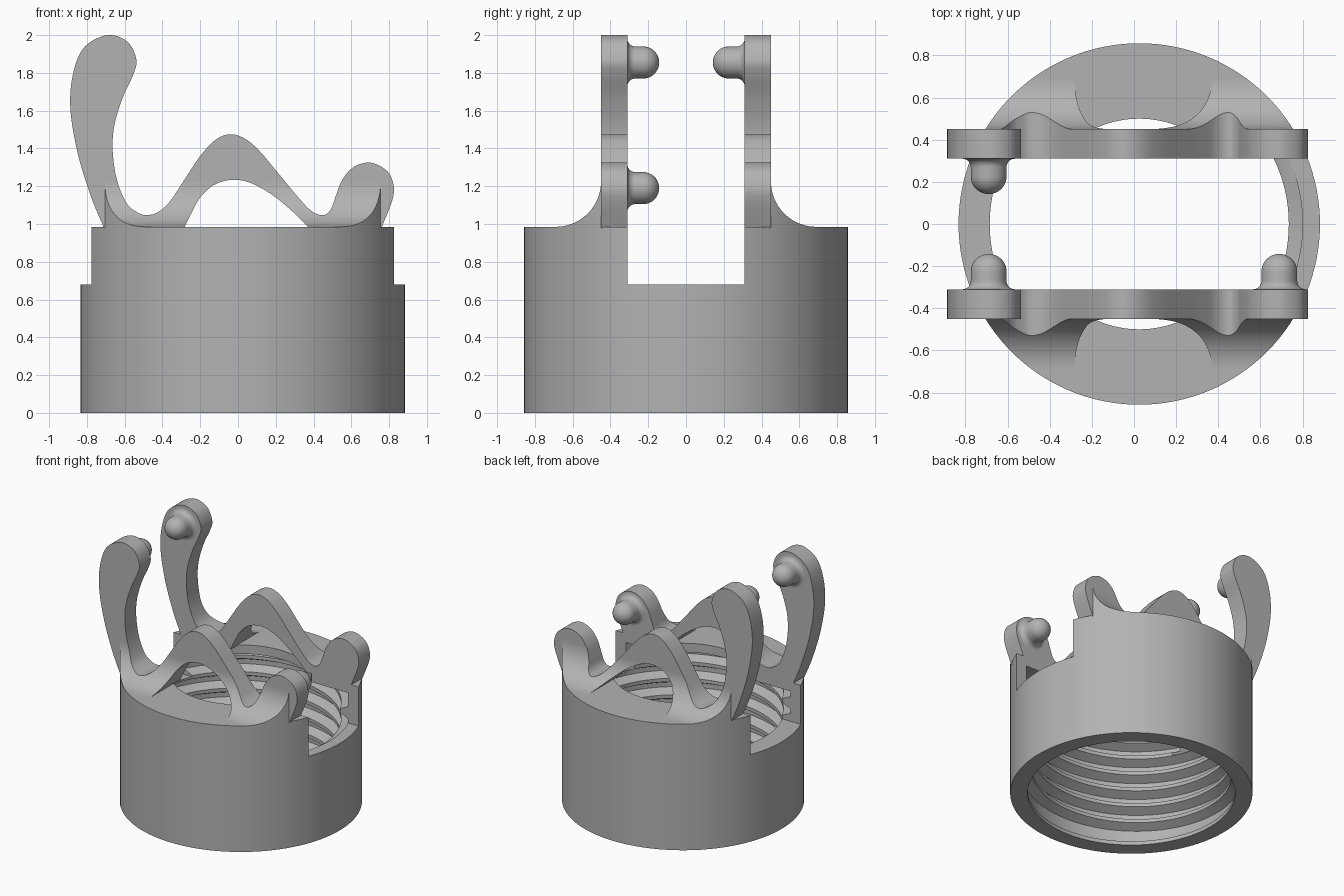
import bpy, bmesh
from math import pi, sin, cos, radians
from mathutils import Vector

if "Cube" in bpy.data.objects:
    bpy.data.objects.remove(bpy.data.objects["Cube"])

CX = 0.025                    # ring axis
RADIUS, TOP = 0.858, 0.985
SLOT, PLATE = 0.31, 0.45      # slot half width, outer face of the plates
FILLET = 0.24
SEGS = 128

grey = bpy.data.materials.new("grey plastic")
grey.use_nodes = True
grey.diffuse_color = (0.45, 0.45, 0.45, 1)
grey.node_tree.nodes["Principled BSDF"].inputs["Base Color"].default_value = grey.diffuse_color


def finish(bm, name):
    bmesh.ops.recalc_face_normals(bm, faces=bm.faces)
    mesh = bpy.data.meshes.new(name)
    bm.to_mesh(mesh)
    bm.free()
    obj = bpy.data.objects.new(name, mesh)
    mesh.materials.append(grey)
    bpy.context.collection.objects.link(obj)
    return obj


def activate(obj):
    bpy.ops.object.select_all(action='DESELECT')
    obj.select_set(True)
    bpy.context.view_layer.objects.active = obj


def smooth(obj):
    activate(obj)
    bpy.ops.object.shade_smooth_by_angle(angle=radians(30))


def prism(name, points, offset):
    """Extrude a planar outline along an offset."""
    bm = bmesh.new()
    face = bm.faces.new([bm.verts.new(p) for p in points])
    geom = bmesh.ops.extrude_face_region(bm, geom=[face], use_keep_orig=True)["geom"]
    moved = [v for v in geom if isinstance(v, bmesh.types.BMVert)]
    bmesh.ops.translate(bm, verts=moved, vec=offset)
    return finish(bm, name)


def lathe(name, profile, centre, axis, steps=SEGS, closed=False):
    """Spin (radius, height) points around an axis."""
    side = Vector((1, 0, 0))
    axis = Vector(axis)
    bm = bmesh.new()
    verts = [bm.verts.new(Vector(centre) + side * r + axis * h) for r, h in profile]
    pairs = list(zip(verts, verts[1:] + verts[:1]))
    edges = [bm.edges.new(p) for p in (pairs if closed else pairs[:-1])]
    bmesh.ops.spin(bm, geom=verts + edges, cent=centre, axis=axis,
                   angle=2 * pi, steps=steps, use_merge=True)
    bmesh.ops.remove_doubles(bm, verts=bm.verts, dist=0.0001)
    return finish(bm, name)


def boolean(obj, cutter, operation):
    mod = obj.modifiers.new("cut", 'BOOLEAN')
    mod.operation, mod.object, mod.solver = operation, cutter, 'EXACT'
    activate(obj)
    bpy.ops.object.modifier_apply(modifier=mod.name)


def spline(points, steps=6):
    """Catmull-Rom curve through the points."""
    pts = [Vector(p) for p in points]
    pts = [pts[0] * 2 - pts[1]] + pts + [pts[-1] * 2 - pts[-2]]
    out = []
    for a, b, c, d in zip(pts, pts[1:], pts[2:], pts[3:]):
        for i in range(steps):
            t = i / steps
            out.append(0.5 * (2 * b + (c - a) * t + (2 * a - 5 * b + 4 * c - d) * t ** 2
                              + (3 * b - a - 3 * c + d) * t ** 3))
    return out + [pts[-2]]


def helix_thread(name, root, crest, pitch, start, turns):
    """Sweep a trapezoid ridge along a helix inside the bore."""
    section = [(root, -0.055), (crest, -0.014), (crest, 0.014), (root, 0.055)]
    per_turn = 96
    bm = bmesh.new()
    rings = []
    for i in range(int(turns * per_turn) + 1):
        a = 2 * pi * i / per_turn
        z = start + pitch * i / per_turn
        rings.append([bm.verts.new((CX + r * cos(a), r * sin(a), z + h)) for r, h in section])
    for lower, upper in zip(rings, rings[1:]):
        for k in range(4):
            j = (k + 1) % 4
            bm.faces.new((lower[k], lower[j], upper[j], upper[k]))
    bm.faces.new(rings[0])
    bm.faces.new(rings[-1])
    return finish(bm, name)


# Threaded ring with a thin inward lip, cut by a slot across the top
ring = lathe("threaded_ring", [(RADIUS, 0), (RADIUS, TOP), (0.5, TOP), (0.5, 0.915),
                               (0.775, 0.915), (0.775, 0.05), (0.735, 0.03), (0.735, 0)],
             (CX, 0, 0), (0, 0, 1), closed=True)
thread = helix_thread("inner_thread", 0.79, 0.71, 0.13, 0.1, 5.8)
slot = prism("slot_cutter", [(-1.2, -SLOT, 0.68), (1.2, -SLOT, 0.68),
                             (1.2, SLOT, 0.68), (-1.2, SLOT, 0.68)], (0, 0, 1))
for part in (ring, thread):
    boolean(part, slot, 'DIFFERENCE')
    smooth(part)

# Outline of the side plates: tall arm, arch, short arm, then the arch opening
outer = spline([(-.71, .98), (-.78, 1.15), (-.85, 1.38), (-.888, 1.62), (-.87, 1.81),
                (-.81, 1.94), (-.69, 2), (-.585, 1.965), (-.538, 1.87), (-.555, 1.79),
                (-.61, 1.67), (-.655, 1.52), (-.663, 1.38), (-.64, 1.23), (-.59, 1.11),
                (-.53, 1.06), (-.48, 1.047), (-.42, 1.065), (-.36, 1.12), (-.28, 1.24),
                (-.2, 1.36), (-.12, 1.445), (-.04, 1.475), (.04, 1.45), (.12, 1.38),
                (.22, 1.26), (.32, 1.14), (.39, 1.068), (.45, 1.047), (.49, 1.075),
                (.515, 1.14), (.55, 1.23), (.61, 1.3), (.7, 1.325), (.79, 1.28),
                (.825, 1.2), (.815, 1.12), (.76, .98)])
opening = spline([(.375, .98), (.29, 1.065), (.18, 1.155), (.06, 1.22), (-.04, 1.233),
                  (-.13, 1.205), (-.2, 1.14), (-.24, 1.07), (-.285, .98)])
outline = outer + opening

# Concave fillet section between a plate and the lip
reach = PLATE + FILLET
section = [(PLATE, TOP - 0.005), (reach, TOP - 0.005)]
for i in range(25):
    a = pi / 2 * (1 + i / 24)
    section.append((reach + FILLET * cos(a), TOP + FILLET - FILLET * sin(a)))

drum = lathe("drum_cutter", [(0, 0), (RADIUS, 0), (RADIUS, 2.5), (0, 2.5)],
             (CX, 0, 0), (0, 0, 1))
helpers = [slot, drum]

for label, s in (("front", -1), ("back", 1)):
    plate = prism(label + "_plate", [(x, s * SLOT, z) for x, z in outline],
                  (0, s * (PLATE - SLOT), 0))
    smooth(plate)
    fillet = prism(label + "_fillet", [(-1.2, s * y, z) for y, z in section], (2.4, 0, 0))
    cutter = prism(label + "_outline_cutter", [(x, s * 0.4, z) for x, z in outline],
                   (0, s * 0.4, 0))
    boolean(fillet, cutter, 'INTERSECT')
    boolean(fillet, drum, 'INTERSECT')
    smooth(fillet)
    helpers.append(cutter)

for helper in helpers:
    bpy.data.objects.remove(helper)

# Round-tipped pins with a flared foot, pointing inward
R, FLARE = 0.085, 0.04
pin_profile = [(0, -0.01), (R + FLARE, -0.01)]
for i in range(9):
    a = pi / 2 * i / 8
    pin_profile.append((R + FLARE - FLARE * sin(a), FLARE - FLARE * cos(a)))
for i in range(13):
    a = pi / 2 * i / 12
    pin_profile.append((R * cos(a), 0.083 + R * sin(a)))

for name, x, z, s in (("front_tall_pin", -0.69, 1.855, -1), ("back_tall_pin", -0.69, 1.855, 1),
                      ("front_short_pin", 0.69, 1.19, -1)):
    pin = lathe(name, pin_profile, (x, s * SLOT, z), (0, -s, 0), steps=48)
    smooth(pin)
